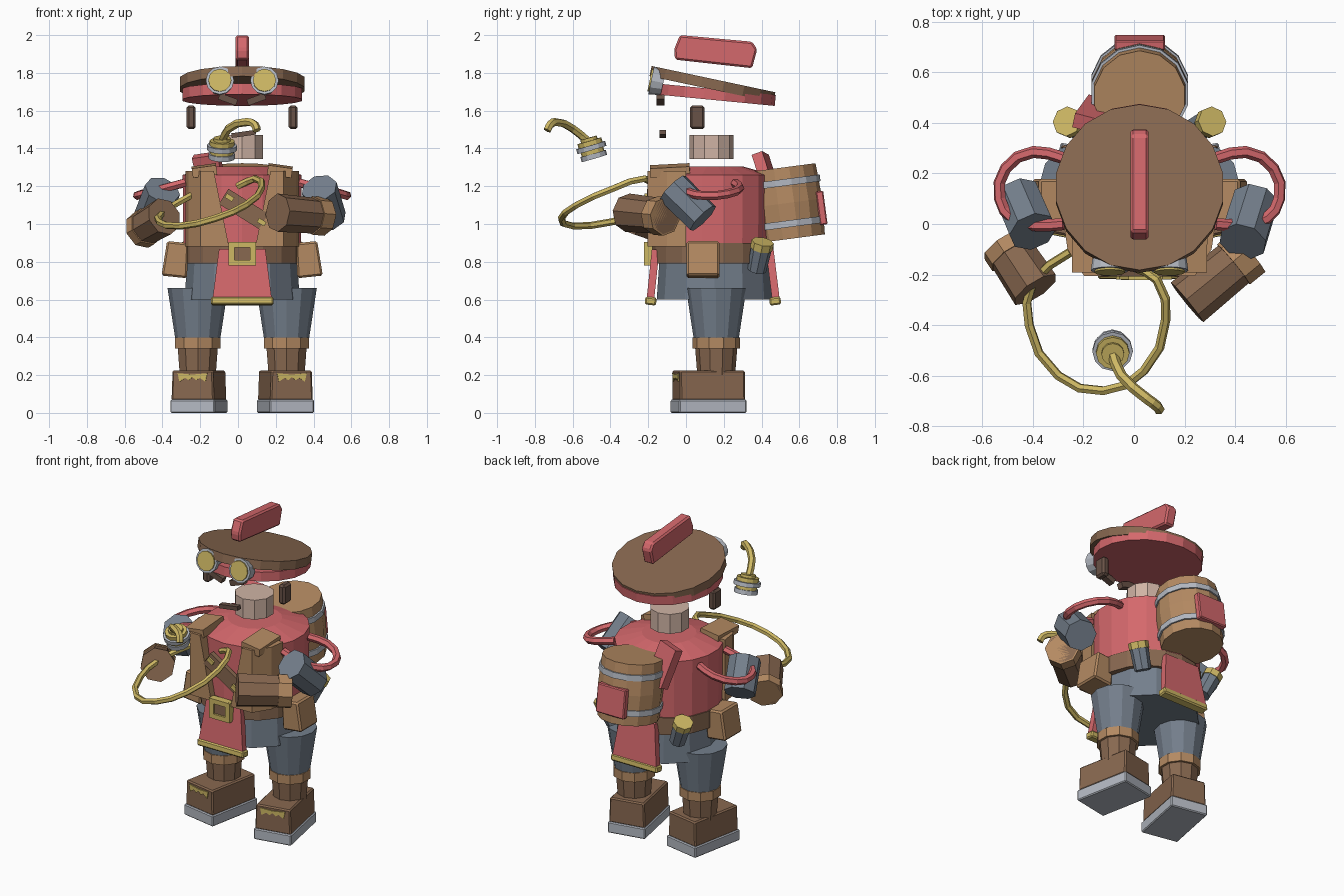
import bpy, bmesh, math
from mathutils import Vector, Matrix, Euler

if "Cube" in bpy.data.objects:
    bpy.data.objects.remove(bpy.data.objects["Cube"])

CX, CY = 0.022, 0.14  # body axis


def material(name, r, g, b):
    lin = [((c / 255 + 0.055) / 1.055) ** 2.4 for c in (r, g, b)] + [1]
    m = bpy.data.materials.new(name)
    m.use_nodes = True
    m.diffuse_color = lin
    m.node_tree.nodes["Principled BSDF"].inputs["Base Color"].default_value = lin
    return m


RED = material("red cloth", 212, 104, 108)
BROWN = material("brown leather", 136, 104, 80)
TAN = material("tan leather", 180, 138, 98)
DARK = material("dark hair", 104, 82, 71)
BLUE = material("blue grey cloth", 116, 127, 140)
SILVER = material("silver metal", 180, 185, 194)
GOLD = material("gold metal", 206, 184, 100)
SKIN = material("skin", 208, 180, 165)


def finish(name, bm, mat):
    bmesh.ops.recalc_face_normals(bm, faces=bm.faces)
    me = bpy.data.meshes.new(name)
    bm.to_mesh(me)
    bm.free()
    me.materials.append(mat)
    ob = bpy.data.objects.new(name, me)
    bpy.context.collection.objects.link(ob)
    return ob


def rod(name, mat, a, b, r0, r1=None, n=10):
    """Capped cylinder or cone from point a to point b."""
    a, b = Vector(a), Vector(b)
    d = b - a
    bm = bmesh.new()
    bmesh.ops.create_cone(bm, cap_ends=True, segments=n, radius1=r0,
                          radius2=r0 if r1 is None else r1, depth=d.length)
    turn = Vector((0, 0, 1)).rotation_difference(d).to_matrix().to_4x4()
    bm.transform(Matrix.Translation((a + b) / 2) @ turn)
    return finish(name, bm, mat)


def box(name, mat, loc, size, rot=(0, 0, 0), top=1.0, bevel=0):
    """Box with tapered top and rotation in degrees."""
    bm = bmesh.new()
    bmesh.ops.create_cube(bm, size=1)
    for v in bm.verts:
        if v.co.z > 0:
            v.co.x *= top
    bm.transform(Matrix.Diagonal((*size, 1)))
    if bevel:
        bmesh.ops.bevel(bm, geom=bm.edges[:], offset=bevel, segments=1, affect='EDGES')
    turn = Euler([math.radians(r) for r in rot]).to_matrix().to_4x4()
    bm.transform(Matrix.Translation(loc) @ turn)
    return finish(name, bm, mat)


def prism(name, mat, pts, depth, matrix, bevel=0):
    """Extruded outline, placed with a matrix."""
    bm = bmesh.new()
    f = bm.faces.new([bm.verts.new((x, y, -depth / 2)) for x, y in pts])
    ext = bmesh.ops.extrude_face_region(bm, geom=[f])["geom"]
    bmesh.ops.translate(bm, vec=(0, 0, depth), verts=[g for g in ext if isinstance(g, bmesh.types.BMVert)])
    if bevel:
        bmesh.ops.bevel(bm, geom=bm.edges[:], offset=bevel, segments=1, affect='EDGES')
    bm.transform(matrix)
    return finish(name, bm, mat)


def hose(name, mat, pts, r):
    cu = bpy.data.curves.new(name, 'CURVE')
    cu.dimensions = '3D'
    cu.bevel_depth, cu.bevel_resolution, cu.resolution_u = r, 1, 2
    cu.use_fill_caps = True
    sp = cu.splines.new('BEZIER')
    sp.use_smooth = False
    sp.bezier_points.add(len(pts) - 1)
    for p, co in zip(sp.bezier_points, pts):
        p.co = co
        p.handle_left_type = p.handle_right_type = 'AUTO'
    cu.materials.append(mat)
    ob = bpy.data.objects.new(name, cu)
    bpy.context.collection.objects.link(ob)
    return ob


def disc(name, mat, loc, r, depth, tilt, n=18):
    h = Vector((0, math.sin(math.radians(-tilt)), math.cos(math.radians(tilt)))) * depth / 2
    return rod(name, mat, Vector(loc) - h, Vector(loc) + h, r, n=n)


# Hat: two tilted discs with a crest
disc("hat_top", BROWN, (CX, CY, 1.74), 0.335, 0.055, -12)
disc("hat_brim", RED, (CX, 0.152, 1.685), 0.322, 0.058, -5.5)
crest = [(-0.063, 1.925), (-0.032, 2.0), (0.35, 1.965), (0.377, 1.925), (0.35, 1.825), (-0.058, 1.87)]
stand = Matrix(((0, 0, 1, CX), (1, 0, 0, 0), (0, 1, 0, 0), (0, 0, 0, 1)))
prism("hat_crest", RED, crest, 0.07, stand, 0.01)

# Face: goggles, brows, sideburns, moustache, neck
for s, side in ((-1, "right"), (1, "left")):
    eye = Vector((CX + s * 0.118, -0.15, 1.753))
    out = Vector((0, -0.98, 0.2))
    rod(side + "_goggle_rim", SILVER, eye - out * 0.03, eye + out * 0.035, 0.066, 0.075, 12)
    rod(side + "_goggle_lens", GOLD, eye + out * 0.03, eye + out * 0.043, 0.061, n=12)
    box(side + "_brow", DARK, (CX + s * 0.075, -0.135, 1.66), (0.1, 0.04, 0.035), (0, -s * 20, 0))
    box(side + "_sideburn", DARK, (CX + s * 0.27, 0.06, 1.565), (0.048, 0.078, 0.125), bevel=0.012)
box("moustache", DARK, (0.03, -0.124, 1.477), (0.13, 0.035, 0.025), (0, -8, 0))
rod("neck", SKIN, (CX, 0.135, 1.345), (CX, 0.135, 1.47), 0.117, n=10)

# Torso, shoulder cap, belt and skirt
rod("torso", RED, (CX, CY, 0.88), (CX, CY, 1.26), 0.315, 0.32, 18)
rod("shoulder_cap", RED, (CX, CY, 1.26), (CX, CY, 1.305), 0.32, 0.16, 18)
rod("belt", BROWN, (CX, CY, 0.79), (CX, CY, 0.9), 0.322, n=18)
rod("skirt", BLUE, (CX, 0.15, 0.6), (CX, 0.15, 0.82), 0.305, 0.29, 12)
for s, side in ((-1, "right"), (1, "left")):
    # Vest panel, its inner edge closing towards the belt
    plan = [(0.15, -0.205), (0.22, -0.205), (0.285, -0.1), (0.3, 0.0), (0.2, 0.0), (0.15, -0.12)]
    panel = prism(side + "_vest_panel", TAN, [(CX + s * x, y) for x, y in plan], 0.4,
                  Matrix.Translation((0, 0, 1.08)))
    for v in panel.data.vertices:
        if v.co.z < 1 and abs(v.co.x - CX) < 0.16:
            v.co.x -= s * 0.08
    box(side + "_shoulder_strap", TAN, (CX + s * 0.2, -0.085, 1.283), (0.13, 0.21, 0.05), (3, s * 8, 0))
    box(side + "_pouch", TAN, (CX + s * 0.35, 0.09, 0.812), (0.135, 0.175, 0.185), (0, -s * 6, 0), 0.85, 0.01)
    # Belt vial
    lo, hi = Vector((CX + s * 0.225, 0.375, 0.755)), Vector((CX + s * 0.275, 0.4, 0.875))
    rod(side + "_vial", BLUE, lo, hi, 0.05, 0.056, 8)
    rod(side + "_vial_cap", GOLD, hi - (hi - lo) * 0.05, hi + (hi - lo) * 0.26, 0.06, n=8)

# Chest strap with studs, and buckle
box("chest_strap", BROWN, (0.03, -0.192, 1.08), (0.25, 0.03, 0.095), (0, 32, 0))
for i, (x, z) in enumerate(((-0.045, 1.14), (0.125, 1.01))):
    box("chest_stud_%d" % i, GOLD, (x, -0.21, z), (0.045, 0.02, 0.025), (0, 32, 0))
bx, bz = CX, 0.842
box("buckle_plate", BROWN, (bx, -0.195, bz), (0.1, 0.03, 0.08))
for s, a, b in ((-1, "left", "bottom"), (1, "right", "top")):
    box("buckle_" + a, GOLD, (bx + s * 0.057, -0.2, bz), (0.032, 0.045, 0.125))
    box("buckle_" + b, GOLD, (bx, -0.2, bz + s * 0.048), (0.12, 0.045, 0.03))

# Front and back tabards with gold hems
for name, y, tilt in (("front", -0.175, -6), ("back", 0.46, 7)):
    box(name + "_tabard", RED, (CX, y, 0.73), (0.315, 0.04, 0.27), (tilt, 0, 0), 0.78)
    dy = math.copysign(0.012, y)
    box(name + "_tabard_hem", GOLD, (CX, y + dy, 0.592), (0.33, 0.06, 0.042), (tilt, 0, 0), bevel=0.008)

# Legs and boots, toes turned out
for s, side in ((-1, "right"), (1, "left")):
    x, y = CX + s * 0.235, 0.16
    rod(side + "_trouser", BLUE, (x, y, 0.385), (x, y, 0.66), 0.118, 0.16, 12)
    rod(side + "_boot_cuff", TAN, (x, y, 0.34), (x, y, 0.398), 0.126, n=10)
    rod(side + "_boot_shaft", BROWN, (x, y, 0.2), (x, y, 0.35), 0.1, 0.112, 10)
    turn, foot = s * 11, x - s * 0.006
    box(side + "_boot", BROWN, (foot, 0.12, 0.145), (0.23, 0.35, 0.16), (0, 0, turn), 0.95, 0.008)
    box(side + "_sole", SILVER, (foot, 0.12, 0.035), (0.24, 0.365, 0.07), (0, 0, turn), bevel=0.006)
    badge = [(-0.08, 0.025), (-0.07, -0.02), (-0.04, 0), (-0.02, -0.012), (0, 0.004),
             (0.02, -0.012), (0.04, 0), (0.07, -0.02), (0.08, 0.025), (0, 0.018)]
    place = (Matrix.Translation((foot, 0.12, 0.185)) @ Matrix.Rotation(math.radians(turn), 4, 'Z')
             @ Matrix.Translation((0, -0.177, 0)) @ Matrix.Rotation(math.pi / 2, 4, 'X'))
    prism(side + "_boot_badge", GOLD, badge, 0.008, place)

# Arms: sleeve, forearm, cuff, shoulder tube
arms = {"left": ((0.43, -0.07, 1.19), (0.48, 0.09, 1.03), (0.455, -0.11, 1.04), (0.21, -0.31, 1.06)),
        "right": ((-0.4, -0.03, 1.18), (-0.46, 0.11, 1.03), (-0.51, -0.08, 0.97), (-0.39, -0.26, 1.04))}
for side, (a, b, c, d) in arms.items():
    s = 1 if side == "left" else -1
    rod(side + "_sleeve", BLUE, a, b, 0.097, 0.095, 8)
    c, d = Vector(c), Vector(d)
    rod(side + "_forearm", BROWN, c, d, 0.094, 0.102, 8)
    rod(side + "_forearm_cuff", TAN, c, c.lerp(d, 0.25), 0.103, n=8)
    loop = [(0.3, 0.26, 1.215), (0.42, 0.285, 1.19), (0.53, 0.22, 1.16), (0.553, 0.1, 1.15),
            (0.5, 0.02, 1.165), (0.41, -0.005, 1.19), (0.3, 0.0, 1.22)]
    hose(side + "_shoulder_tube", RED, [(CX + s * x, y, z) for x, y, z in loop], 0.024)

# Keg on the back with hoops, patch and red strap
keg, up = Vector((CX, 0.53, 1.11)), Vector((0, -0.13, 0.99))
rod("keg_lower", TAN, keg - up * 0.19, keg, 0.182, 0.193, 14)
rod("keg_upper", TAN, keg, keg + up * 0.19, 0.193, 0.182, 14)
for i, h in enumerate((-0.11, 0.11)):
    rod("keg_hoop_%d" % i, SILVER, keg + up * (h - 0.018), keg + up * (h + 0.018), 0.196, n=14)
box("keg_patch", RED, (CX, 0.718, 1.085), (0.2, 0.04, 0.18), (7.5, 0, 0), bevel=0.006)
box("back_strap", RED, (-0.145, 0.43, 1.25), (0.14, 0.06, 0.25), (20, -8, -15))

# Looping hose
hose("brass_hose", GOLD, [(0.0, -0.17, 1.2), (0.09, -0.22, 1.24), (0.125, -0.38, 1.19), (0.04, -0.58, 1.1),
     (-0.12, -0.66, 1.03), (-0.3, -0.6, 0.99), (-0.415, -0.4, 1.01), (-0.4, -0.23, 1.06),
     (-0.25, -0.11, 1.15)], 0.019)

# Smoking pipe
bowl, axis = Vector((-0.085, -0.5, 1.4)), Vector((0.02, -0.28, 0.96))
for name, mat, lo, hi, r in (("base", SILVER, -0.055, -0.028, 0.07), ("body", GOLD, -0.03, -0.005, 0.062),
                             ("ring", SILVER, -0.008, 0.018, 0.08), ("rim", GOLD, 0.016, 0.042, 0.066),
                             ("lid", GOLD, 0.04, 0.058, 0.045)):
    rod("pipe_" + name, mat, bowl + axis * lo, bowl + axis * hi, r, n=12)
hose("pipe_stem", GOLD, [(-0.085, -0.51, 1.43), (-0.05, -0.6, 1.505), (0.05, -0.69, 1.54),
                         (0.09, -0.72, 1.525), (0.1, -0.735, 1.495)], 0.022)
